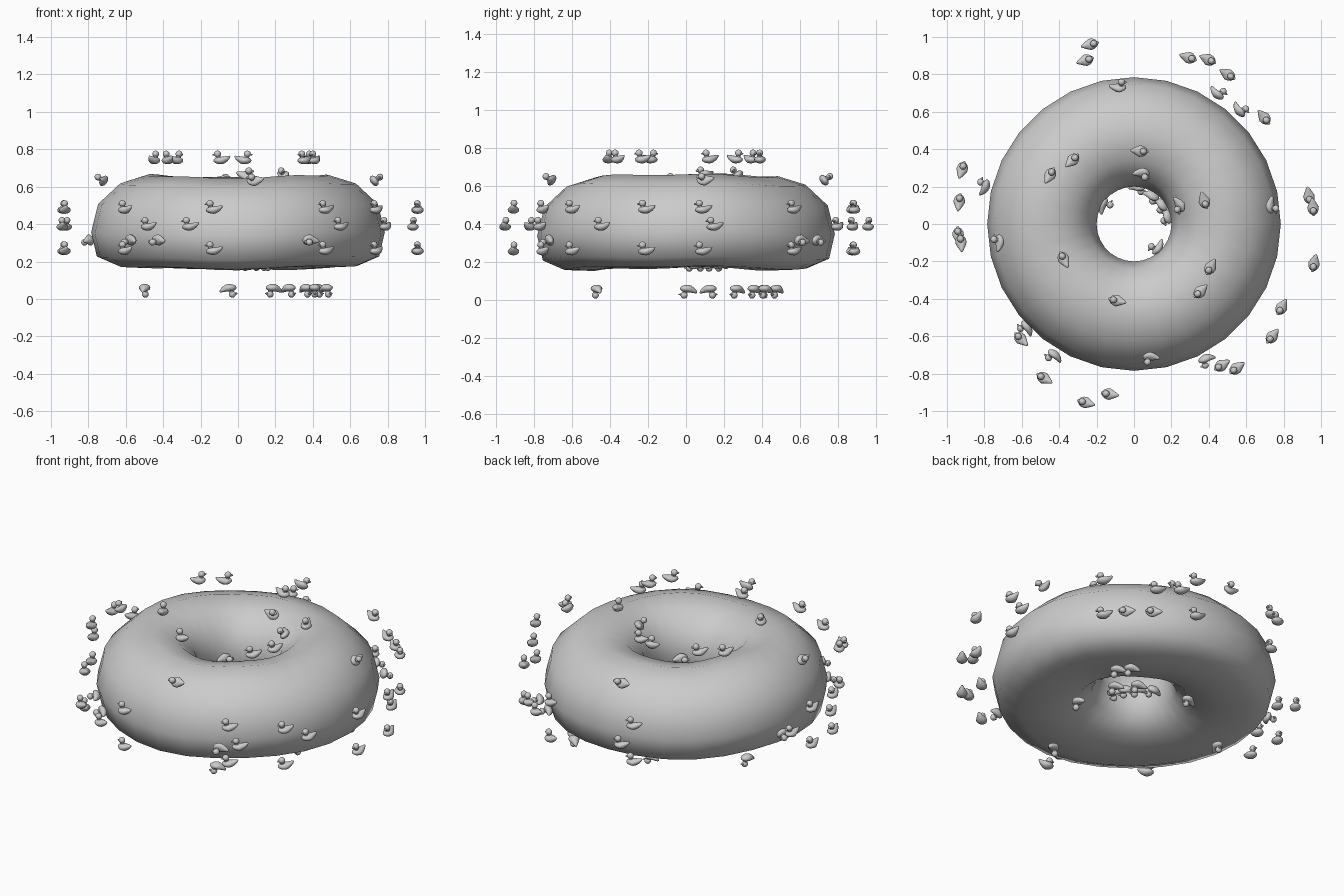
import bpy, bmesh, math
from mathutils import Matrix, Vector

cube = bpy.data.objects.get("Cube")
if cube:
    bpy.data.objects.remove(cube)

grey = bpy.data.materials.new("plain_grey")
grey.use_nodes = True
grey.diffuse_color = (0.6, 0.6, 0.6, 1)
grey.node_tree.nodes["Principled BSDF"].inputs["Base Color"].default_value = grey.diffuse_color


def mesh_from(bm, name):
    bmesh.ops.recalc_face_normals(bm, faces=bm.faces)
    for f in bm.faces:
        f.smooth = True
    me = bpy.data.meshes.new(name)
    bm.to_mesh(me)
    bm.free()
    me.materials.append(grey)
    return me


def add_object(name, me):
    ob = bpy.data.objects.new(name, me)
    bpy.context.collection.objects.link(ob)
    return ob


# Ring body: a slightly uneven cross-section swept round z
section = [(.485, .165), (.64, .17), (.755, .22), (.785, .35), (.748, .5), (.63, .61),
           (.485, .655), (.34, .62), (.24, .53), (.2, .4), (.235, .27), (.33, .19)]
bm = bmesh.new()
rings = []
for i in range(28):
    a = math.tau * i / 28
    wave = .008 * math.sin(2 * a + 2) + .005 * math.sin(5 * a)
    rings.append([bm.verts.new((r * math.cos(a), r * math.sin(a), z + wave)) for r, z in section])
for i, ring in enumerate(rings):
    nxt = rings[(i + 1) % len(rings)]
    for j in range(len(section)):
        k = (j + 1) % len(section)
        bm.faces.new((ring[j], nxt[j], nxt[k], ring[k]))
add_object("ring_body", mesh_from(bm, "ring_body"))


# Duck, facing local +x: teardrop body, neck, head and beak
def ball(bm, centre, size, seg=14, rows=8):
    m = Matrix.Translation(centre) @ Matrix.Diagonal((*size, 1))
    return bmesh.ops.create_uvsphere(bm, u_segments=seg, v_segments=rows, radius=1, matrix=m)["verts"]


bm = bmesh.new()
for v in ball(bm, (0, 0, -.015), (.043, .031, .02)):
    t = max(0, -v.co.x / .043)
    v.co.y *= 1 - .55 * t
    v.co.x -= .008 * t * t
    v.co.z += .022 * t * t
ball(bm, (.017, 0, .003), (.013, .013, .018), 10, 6)
ball(bm, (.02, 0, .02), (.019, .018, .018))
ball(bm, (.038, 0, .016), (.011, .01, .005), 8, 5)
duck_mesh = mesh_from(bm, "duck")


def add_duck(name, x, y, z, lean):
    """lean: angle of the duck's top away from straight up, measured outward."""
    out = Vector((x, y, 0)).normalized()
    forward = Vector((out.y, -out.x, 0))
    up = out * math.sin(lean) + Vector((0, 0, math.cos(lean)))
    side = up.cross(forward)
    rot = Matrix((forward, side, up)).transposed().to_4x4()
    add_object(name, duck_mesh).matrix_world = Matrix.Translation((x, y, z)) @ rot


# Upright ducks round the outside, in stacked pairs and singly
pairs = [(-.26, .875), (.29, .89), (.695, .57), (.957, .09), (.963, -.21), (.74, -.6),
         (.47, -.755), (-.13, -.91), (-.604, -.615), (-.925, -.1), (-.935, .117)]
singles = [(-.235, .96), (.395, .88), (.5, .8), (.935, .15), (.79, -.445), (.55, -.77),
           (-.257, -.955), (-.48, -.825), (-.94, -.06), (-.92, .29)]
# Leaning ducks: lower flank, shoulder, crown, inner rim, hole and underside
flank = [(.45, .705), (.57, .615), (.39, -.73), (-.43, -.71), (-.58, -.56), (-.807, .2)]
shoulder = [(-.085, .74), (.09, -.72), (-.73, -.1), (.74, .1)]
crown = [(.03, .39), (-.33, .34), (-.45, .26), (-.375, -.19), (-.09, -.41), (.41, -.23),
         (.355, -.36), (.375, .125)]
rim = [(.235, .1), (.04, .265)]
hole = [(-.155, .095), (.12, -.12)]
lower_hole = [(.17, .04), (.02, .19), (.14, .1), (.09, .145)]
underside = [(-.5, .12), (.19, -.47), (-.05, .41), (.41, .01), (.36, .27), (.27, .36),
             (.42, .48), (.47, .42)]

groups = [("upper_duck", pairs, .49, 0), ("lower_duck", pairs, .27, 0),
          ("middle_duck", singles, .4, 0), ("flank_duck", flank, .31, 110),
          ("shoulder_duck", shoulder, .64, 55), ("crown_duck", crown, .755, 0),
          ("rim_duck", rim, .67, -40), ("hole_duck", hole, .4, -80),
          ("lower_hole_duck", lower_hole, .18, -130), ("underside_duck", underside, .045, 180)]
for name, spots, z, lean in groups:
    for i, (x, y) in enumerate(spots):
        add_duck(f"{name}_{i + 1}", x, y, z, math.radians(lean))
